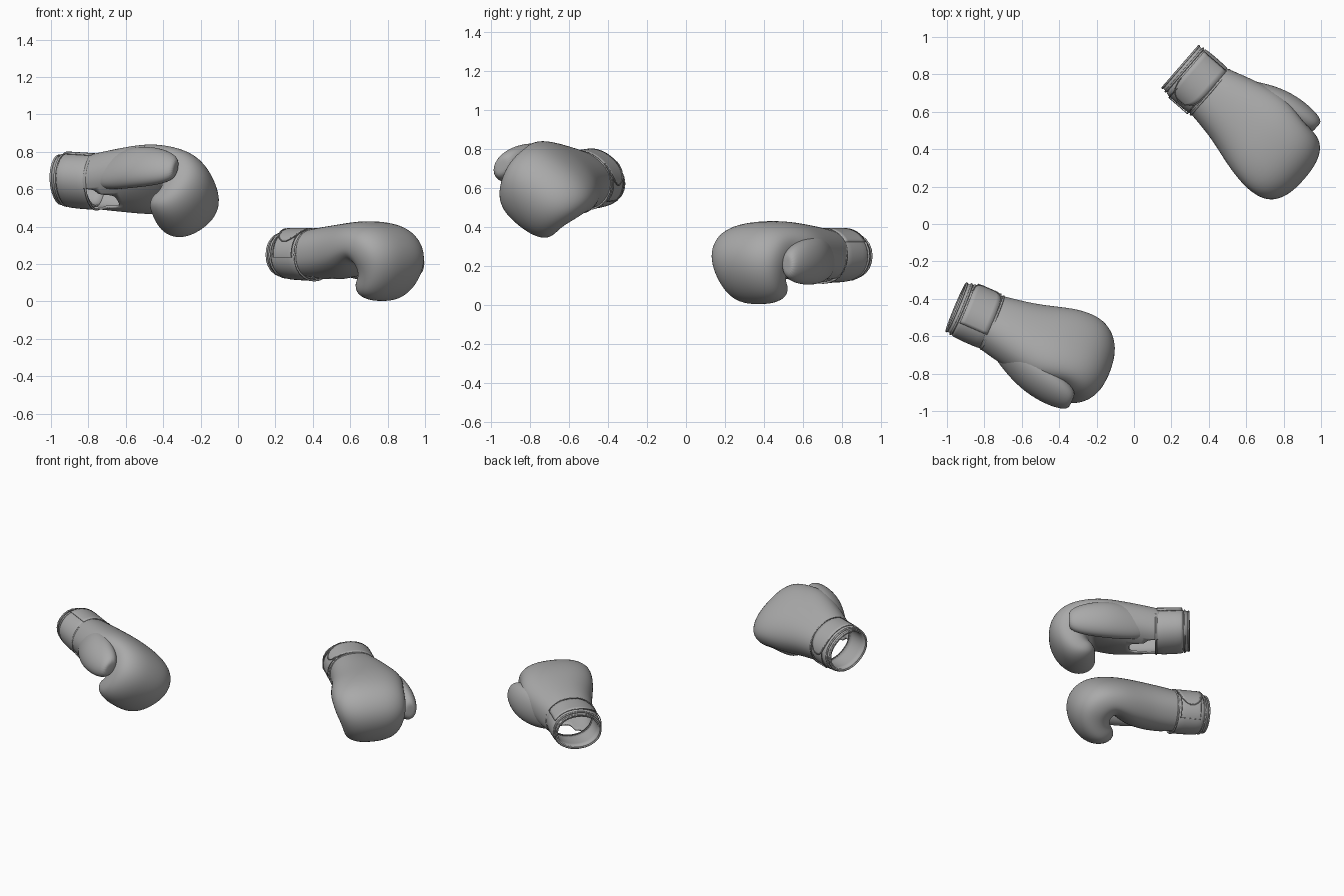
import bpy, bmesh, math
from mathutils import Matrix, Vector

if "Cube" in bpy.data.objects:
    bpy.data.objects.remove(bpy.data.objects["Cube"])

leather = bpy.data.materials.new("grey_leather")
leather.diffuse_color = (0.4, 0.4, 0.4, 1)
leather.use_nodes = True
leather.node_tree.nodes["Principled BSDF"].inputs["Base Color"].default_value = leather.diffuse_color
N = 24  # points around every section


def power(x, e):
    return math.copysign(abs(x) ** e, x)


def section(outer, inner, vmin, vmax, e=0.85):
    """Closed section spanning outer-inner points (u, w) and a side range v."""
    pts = []
    for k in range(N):
        a = 2 * math.pi * k / N
        c, s = power(math.cos(a), e), power(math.sin(a), e)
        f = (1 + s) / 2
        u = inner[0] + (outer[0] - inner[0]) * f
        w = inner[1] + (outer[1] - inner[1]) * f
        pts.append((u, (vmin + vmax) / 2 + c * (vmax - vmin) / 2, w))
    return pts


def finish(bm, name, mat, subsurf=0, solid=0.0):
    bm.transform(mat)
    bmesh.ops.recalc_face_normals(bm, faces=bm.faces[:])
    me = bpy.data.meshes.new(name)
    bm.to_mesh(me)
    bm.free()
    me.materials.append(leather)
    ob = bpy.data.objects.new(name, me)
    bpy.context.collection.objects.link(ob)
    if subsurf:
        m = ob.modifiers.new("round", "SUBSURF")
        m.levels = m.render_levels = subsurf
    if solid:
        m = ob.modifiers.new("wall", "SOLIDIFY")
        m.thickness = solid
        m.offset = -1
    for p in me.polygons:
        p.use_smooth = True
    return ob


def loft(rings, cap_start=False, cap_end=False, skip=None):
    """Skin a list of rings; skip(i, k) leaves a hole."""
    bm = bmesh.new()
    vs = [[bm.verts.new(p) for p in r] for r in rings]
    for i in range(len(vs) - 1):
        for k in range(N):
            if skip and skip(i, k):
                continue
            j = (k + 1) % N
            bm.faces.new((vs[i][k], vs[i][j], vs[i + 1][j], vs[i + 1][k]))
    for flag, r in ((cap_start, vs[0]), (cap_end, vs[-1])):
        if flag:
            mid = bm.verts.new(sum((v.co for v in r), Vector()) / N)
            for k in range(N):
                bm.faces.new((r[k], r[(k + 1) % N], mid))
    loose = [v for v in bm.verts if not v.link_faces]
    bmesh.ops.delete(bm, geom=loose, context='VERTS')
    return bm


def cuff_ring(u, hv, hw):
    return section((u, hw), (u, -hw), -hv, hv, 0.95)


def piping(name, path, mat, radius, closed=True):
    cu = bpy.data.curves.new(name, 'CURVE')
    cu.dimensions = '3D'
    cu.bevel_depth = radius
    cu.bevel_resolution = 1
    sp = cu.splines.new('POLY')
    sp.points.add(len(path) - 1)
    for p, co in zip(sp.points, path):
        p.co = (*(mat @ Vector(co)), 1)
    sp.use_cyclic_u = closed
    sp.use_smooth = True
    cu.materials.append(leather)
    bpy.context.collection.objects.link(bpy.data.objects.new(name, cu))


# Hand sections from the wrist over the knuckles to the curled finger tips
# (outer u, outer w, inner u, inner w, side min, side max)
HAND = [
    (.17, .132, .17, -.13, -.15, .15),
    (.27, .148, .27, -.135, -.165, .183),
    (.38, .162, .38, -.132, -.185, .215),
    (.50, .176, .48, -.118, -.22, .245),
    (.61, .183, .56, -.078, -.245, .235),
    (.75, .17, .60, -.05, -.258, .21),
    (.845, .115, .62, -.055, -.258, .208),
    (.90, .02, .63, -.07, -.245, .203),
    (.89, -.09, .63, -.085, -.22, .19),
    (.83, -.19, .63, -.095, -.2, .175),
    (.745, -.252, .625, -.105, -.183, .155),
    (.65, -.249, .615, -.118, -.155, .135),
    (.60, -.205, .595, -.15, -.10, .085),
]
# Thumb sections (u, v, w, half width, half height)
THUMB = [
    (.25, .09, -.01, .05, .08), (.36, .135, -.015, .075, .115),
    (.48, .185, -.02, .085, .128), (.60, .215, -.03, .078, .12),
    (.70, .228, -.038, .064, .098), (.76, .235, -.045, .042, .062),
]


def slit(i, k):
    """Tapering palm opening behind the strap."""
    off = abs((k + 0.5) - N * 0.75)
    return i < 2 and off < (2, 1)[i]


def wrap(u, deg):
    """Point on the outside of the strap."""
    a = math.radians(deg)
    return (u, power(math.cos(a), .95) * .166, power(math.sin(a), .95) * .143)


def glove(side, mat):
    # Hand and thumb
    rings = [section(h[:2], h[2:4], h[4], h[5], 0.88 if i < 4 else 0.83)
             for i, h in enumerate(HAND)]
    finish(loft(rings, cap_end=True, skip=slit), side + "_hand", mat, 2, 0.012)
    rings = [section((u, w + hw), (u, w - hw), v - hv, v + hv, 1)
             for u, v, w, hv, hw in THUMB]
    finish(loft(rings, True, True), side + "_thumb", mat, 2)

    # Open cuff and the wide strap around it
    finish(loft([cuff_ring(0, .15, .118), cuff_ring(.1, .152, .126),
                 cuff_ring(.2, .152, .128)]), side + "_cuff", mat, 1, 0.015)
    prof = [(.035, .154, .126), (.037, .162, .134), (.12, .163, .139),
            (.203, .162, .141), (.206, .15, .13)]
    finish(loft([cuff_ring(*p) for p in prof]), side + "_strap", mat, 1)

    # Edge piping at the opening and behind the hand
    for n, u, hv, hw in (("rim", 0, .148, .116), ("inner", .026, .153, .124),
                         ("hand", .208, .158, .138)):
        piping(f"{side}_{n}_piping", cuff_ring(u, hv, hw), mat, .006)

    # Strap flap, as wide as the strap, with a rounded end
    bm = bmesh.new()
    cols, rows, grid, edge = 18, 6, [], []
    for i in range(cols + 1):
        t = i / cols
        half = .08 * math.sqrt(max(.03, 1 - max(0, (t - .6) / .4) ** 2))
        row = [wrap(.12 + half * (2 * j / rows - 1), 30 + 120 * t)
               for j in range(rows + 1)]
        grid.append([bm.verts.new(p) for p in row])
        if t > .58:
            edge.append((row[0], row[-1]))
    for i in range(cols):
        for j in range(rows):
            bm.faces.new((grid[i][j], grid[i + 1][j],
                          grid[i + 1][j + 1], grid[i][j + 1]))
    finish(bm, side + "_flap", mat, 0, 0.006)
    outline = [e[0] for e in edge] + [e[1] for e in reversed(edge)]
    piping(side + "_flap_piping", outline, mat, .003, False)

    # Square backing patch stitched below the flap
    steps = range(125, 186, 6)
    outline = [wrap(.06, d) for d in steps]
    outline += [wrap(.19, d) for d in reversed(steps)]
    piping(side + "_patch_stitching", outline, mat, .003, False)


# Lower glove lies flat, upper glove is mirrored and rolled with its thumb up
glove("right", Matrix.Translation((.25, .84, .25))
      @ Matrix.Rotation(math.radians(-41), 4, 'Z'))
glove("left", Matrix.Translation((-.948, -.445, .65))
      @ Matrix.Rotation(math.radians(-23.5), 4, 'Z')
      @ Matrix.Diagonal((1, -1, 1, 1))
      @ Matrix.Rotation(math.radians(3.3), 4, 'Y')
      @ Matrix.Rotation(math.radians(37), 4, 'X'))
